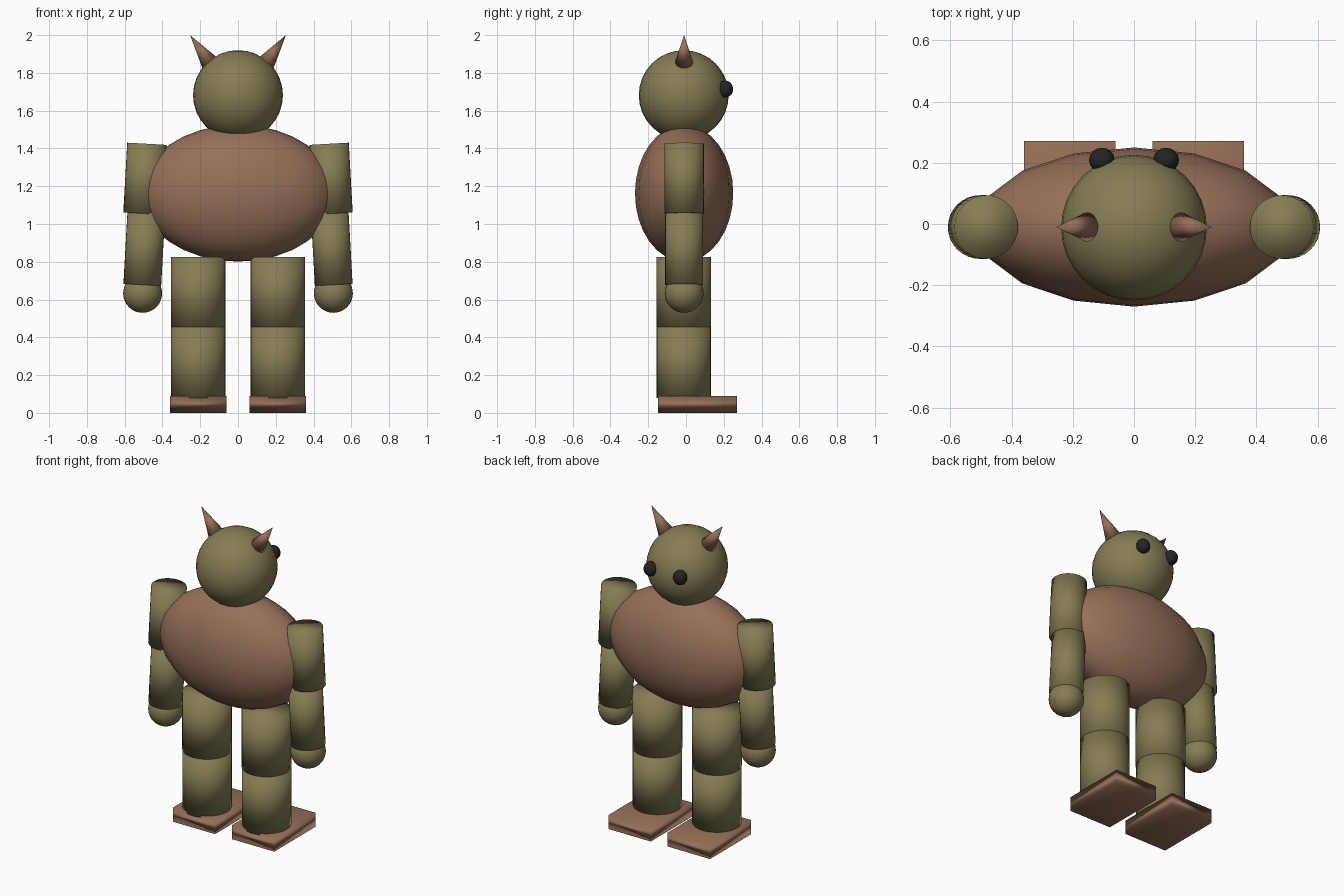
import bpy, math
from mathutils import Vector

if "Cube" in bpy.data.objects:
    bpy.data.objects.remove(bpy.data.objects["Cube"])


def material(name, rgb):
    m = bpy.data.materials.new(name)
    m.diffuse_color = (*rgb, 1)
    m.use_nodes = True
    m.node_tree.nodes["Principled BSDF"].inputs["Base Color"].default_value = m.diffuse_color
    return m


OLIVE = material("olive", (0.235, 0.205, 0.089))
BROWN = material("brown", (0.305, 0.162, 0.098))
BLACK = material("black", (0.018, 0.018, 0.02))
Y = -0.01  # body centre line


def finish(name, mat):
    ob = bpy.context.object
    ob.name = name
    ob.data.materials.append(mat)
    bpy.ops.object.shade_smooth()
    return ob


def ball(name, loc, scale, mat, segments=32, rings=16):
    bpy.ops.mesh.primitive_uv_sphere_add(segments=segments, ring_count=rings, radius=1, location=loc)
    bpy.context.object.scale = scale
    return finish(name, mat)


def tube(name, loc, radius, depth, mat, tilt=0):
    bpy.ops.mesh.primitive_cylinder_add(vertices=32, radius=radius, depth=depth,
                                        location=loc, rotation=(0, tilt, 0))
    return finish(name, mat)


# Torso and head
ball("torso", (0, Y, 1.163), (0.517, 0.26, 0.362), BROWN, 16, 16)
ball("head", (0, Y - 0.002, 1.682), (0.238,) * 3, OLIVE)

for side, s in (("left", -1), ("right", 1)):
    # Eyes
    ball(f"{side}_eye", (s * 0.105, 0.209, 1.714), (0.042, 0.04, 0.045), BLACK, 16, 12)

    # Horns, pointing up and outwards
    axis = Vector((s * 0.58, 0, 0.814)).normalized()
    tip, length = Vector((s * 0.254, Y, 2.0)), 0.195
    bpy.ops.mesh.primitive_cone_add(vertices=32, radius1=0.052, radius2=0, depth=length,
                                    location=tip - axis * length / 2,
                                    rotation=(0, math.atan2(axis.x, axis.z), 0))
    finish(f"{side}_horn", BROWN)

    # Arms: two slightly tilted segments and a round hand
    tilt = -s * math.radians(3.2)
    tube(f"{side}_upper_arm", (s * 0.493, Y, 1.24), 0.104, 0.37, OLIVE, tilt)
    tube(f"{side}_lower_arm", (s * 0.496, Y, 0.87), 0.1, 0.385, OLIVE, tilt)
    ball(f"{side}_hand", (s * 0.505, Y, 0.633), (0.103,) * 3, OLIVE)

    # Legs: two straight segments and a flat foot
    tube(f"{side}_upper_leg", (s * 0.211, Y - 0.002, 0.64), 0.145, 0.37, OLIVE)
    tube(f"{side}_lower_leg", (s * 0.211, Y - 0.002, 0.268), 0.144, 0.376, OLIVE)
    bpy.ops.mesh.primitive_cube_add(size=1, location=(s * 0.21, 0.062, 0.045))
    bpy.context.object.scale = (0.3, 0.418, 0.09)
    finish(f"{side}_foot", BROWN)
